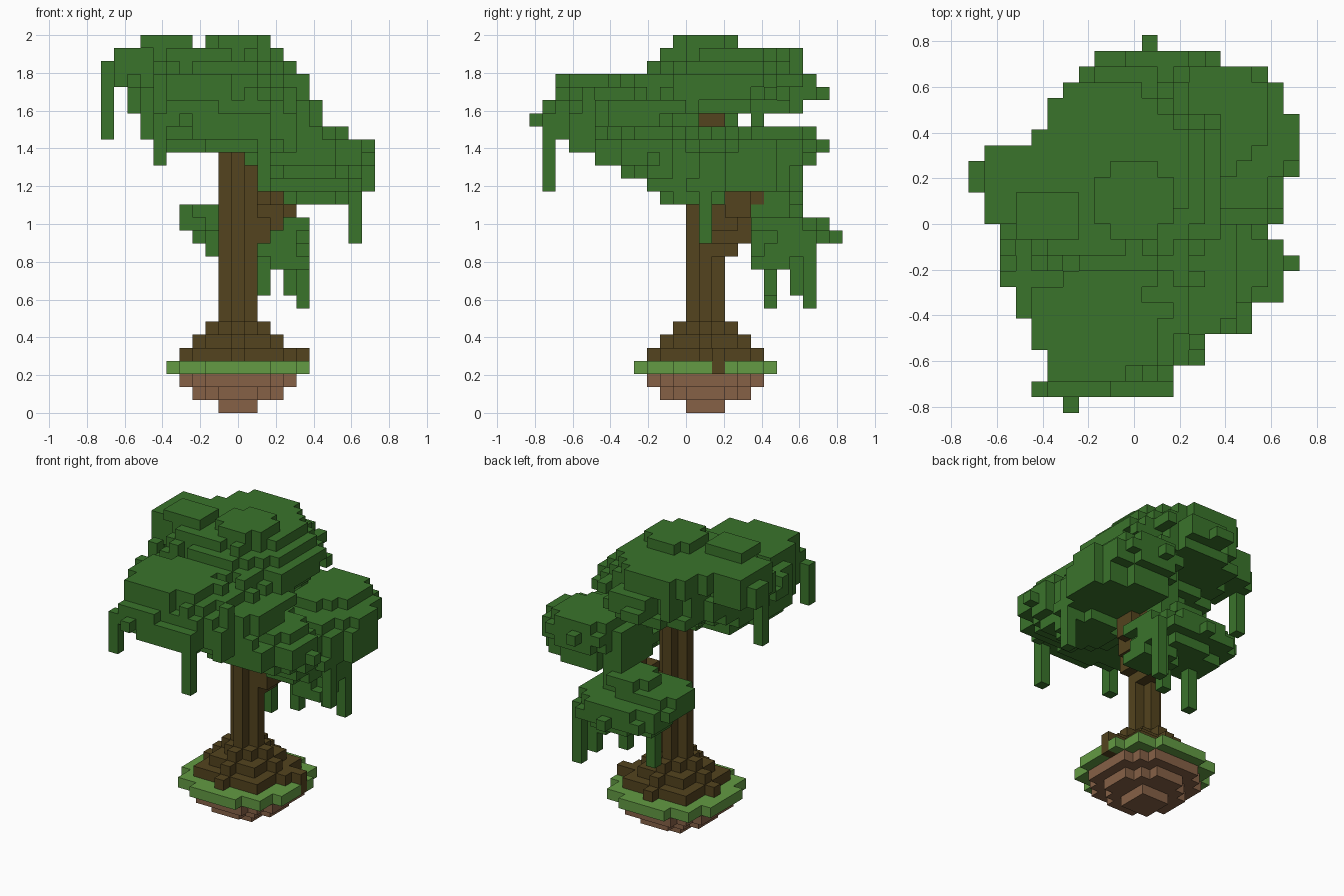
import bpy, bmesh, math, random
from mathutils import Vector

random.seed(7)
S = 2 / 29                      # edge of one block
ORIGIN = Vector((-10.5, -12, 0))

if "Cube" in bpy.data.objects:
    bpy.data.objects.remove(bpy.data.objects["Cube"], do_unlink=True)


def material(name, r, g, b):
    m = bpy.data.materials.new(name)
    m.use_nodes = True
    m.diffuse_color = (r, g, b, 1)
    m.node_tree.nodes["Principled BSDF"].inputs["Base Color"].default_value = (r, g, b, 1)
    return m


leaf = material("leaf green", 0.042, 0.174, 0.024)
grass = material("grass green", 0.125, 0.325, 0.056)
bark = material("bark brown", 0.087, 0.057, 0.013)
dirt = material("dirt brown", 0.24, 0.12, 0.062)


def box(x0, x1, y0, y1, z0, z1):
    """Blocks between grid lines."""
    return {(x, y, z) for x in range(x0, x1) for y in range(y0, y1) for z in range(z0, z1)}


def oval(x0, x1, y0, y1, z, trim=0.0, grow=0.0, power=2.0):
    """One rounded layer of blocks filling a rectangle, with a ragged rim."""
    cells = set()
    for c in sorted(box(x0, x1, y0, y1, z, z + 1)):
        u = abs(2 * (c[0] + 0.5 - x0) / (x1 - x0) - 1)
        v = abs(2 * (c[1] + 0.5 - y0) / (y1 - y0) - 1)
        if u ** power + v ** power < 1 + random.uniform(-trim, grow):
            cells.add(c)
    return cells


def lobe(top, layers):
    """Stack of rounded layers, listed from the top down."""
    cells = set()
    for n, layer in enumerate(layers):
        cells |= oval(*layer, top - n, 0.12, 0.25)
    return cells


def limb(start, end, thick=2):
    """Stepped branch between two blocks."""
    a, b = Vector(start), Vector(end)
    steps = math.ceil((b - a).length * 2)
    cells = set()
    for n in range(steps + 1):
        x, y, z = (round(v) for v in a.lerp(b, n / steps))
        cells |= box(x, x + thick, y, y + thick, z, z + thick)
    return cells


# Floating island
island_dirt = set()
for z, r in enumerate((1, 3, 4)):
    island_dirt |= oval(10 - r, 11 + r, 13 - r, 14 + r, z)
island_grass = oval(5, 16, 8, 19, 3, power=2.3)

# Root flare with arms that reach outward
roots = box(15, 16, 14, 15, 3, 5) | box(14, 15, 14, 15, 4, 5)
for z, reach in ((4, 4.4), (5, 3.4), (6, 2.3)):
    for c in box(5, 16, 8, 19, z, z + 1):
        dx, dy = c[0] - 10, c[1] - 13
        arm = 0.85 + 0.15 * math.cos(8 * math.atan2(dy, dx))
        if math.hypot(dx, dy) <= reach * arm:
            roots.add(c)

# Trunk with a cross-shaped section, and its branches
trunk = box(9, 12, 13, 14, 4, 22) | box(10, 11, 12, 15, 4, 22)
branches = (limb((11, 13, 13), (13, 15, 15)) | limb((10, 14, 12), (11, 15, 13))
            | limb((10, 13, 20), (10, 13, 23)) | box(12, 14, 16, 18, 16, 17))

# Leaf masses
top_leaves = lobe(27, (
    (2, 14, 10, 21), (3, 15, 9, 21), (4, 16, 8, 21),
    (4, 16, 8, 21), (4, 15, 9, 21), (4, 10, 10, 16)))
top_leaves |= box(3, 7, 11, 14, 28, 29) | oval(8, 13, 11, 16, 28)
top_leaves |= box(1, 4, 12, 17, 25, 28) | box(0, 2, 14, 16, 25, 27)
top_leaves |= box(8, 12, 20, 22, 24, 26) | box(8, 10, 22, 23, 24, 25)

front_leaves = lobe(25, (
    (4, 12, 2, 9), (2, 14, 2, 13), (2, 17, 2, 15), (3, 17, 1, 13),
    (3, 17, 1, 15), (4, 17, 3, 14), (11, 17, 5, 14)))
front_leaves |= box(6, 7, 0, 3, 22, 23) | box(5, 9, 1, 3, 22, 24)

side_leaves = lobe(21, (
    (14, 19, 7, 12), (13, 20, 6, 12), (12, 20, 5, 13),
    (12, 20, 7, 13), (12, 20, 9, 14), (14, 19, 10, 15)))
side_leaves |= box(19, 21, 9, 10, 19, 20)

right_leaves = lobe(21, (
    (13, 19, 15, 22), (12, 21, 13, 23), (12, 21, 12, 22),
    (12, 21, 12, 21), (12, 20, 13, 21)))
right_leaves |= box(20, 21, 15, 19, 17, 20)

low_leaves = lobe(16, (
    (9, 14, 17, 21), (6, 14, 16, 21), (6, 16, 16, 23), (7, 16, 17, 23),
    (8, 16, 17, 22), (12, 16, 17, 21)))
low_leaves |= box(11, 12, 21, 24, 13, 14)

# Trim the leaf masses to an uneven outline, one x span for each row of blocks
outline = ((6, 7), (4, 13), (5, 13), (5, 15), (4, 15), (4, 18), (3, 18), (3, 20),
           (2, 20), (2, 21), (2, 20), (2, 19), (1, 20), (1, 20), (0, 20), (0, 21),
           (1, 21), (4, 21), (5, 21), (5, 20), (5, 20), (6, 19), (8, 16), (11, 12))
for mass in (top_leaves, front_leaves, side_leaves, right_leaves, low_leaves):
    mass -= {c for c in mass if not outline[c[1]][0] <= c[0] < outline[c[1]][1]}

# Small tufts on the front mass
for x, y, z in sorted(front_leaves):
    if z in (22, 23, 24) and 3 < y < 12 and random.random() < 0.12:
        front_leaves.add((x, y, z + 1))

# Hanging vines: column, row, bottom and top
vines = set()
for x, y, z0, z1 in ((0, 14, 21, 26), (4, 1, 19, 23), (12, 1, 17, 23),
                     (19, 13, 13, 19), (15, 21, 8, 14), (14, 20, 9, 13),
                     (12, 18, 9, 13), (9, 18, 8, 13), (17, 5, 19, 21),
                     (12, 19, 15, 20), (13, 17, 20, 24)):
    vines |= box(x, x + 1, y, y + 1, z0, z1)

parts = [
    ("roots", roots, bark), ("trunk", trunk, bark), ("branches", branches, bark),
    ("island_grass", island_grass, grass), ("island_dirt", island_dirt, dirt),
    ("top_leaves", top_leaves, leaf), ("front_leaves", front_leaves, leaf),
    ("side_leaves", side_leaves, leaf), ("right_leaves", right_leaves, leaf),
    ("low_leaves", low_leaves, leaf), ("vines", vines, leaf)]
solid = set().union(*(cells for _, cells, _ in parts))


def build(name, cells, mat):
    """Mesh made of the exposed block faces only."""
    bm = bmesh.new()
    cache = {}

    def corner(p):
        key = tuple(p)
        if key not in cache:
            cache[key] = bm.verts.new((Vector(key) + ORIGIN) * S)
        return cache[key]

    for c in sorted(cells):
        for axis in range(3):
            for side in (0, 1):
                other = list(c)
                other[axis] += 2 * side - 1
                if tuple(other) in solid:
                    continue
                ring = []
                for a, b in ((0, 0), (1, 0), (1, 1), (0, 1)):
                    p = list(c)
                    p[axis] += side
                    p[(axis + 1) % 3] += a
                    p[(axis + 2) % 3] += b
                    ring.append(corner(p))
                bm.faces.new(ring if side else ring[::-1])
    mesh = bpy.data.meshes.new(name)
    bm.to_mesh(mesh)
    bm.free()
    mesh.materials.append(mat)
    bpy.context.collection.objects.link(bpy.data.objects.new(name, mesh))


# Each block belongs to the first part that claims it
used = set()
for name, cells, mat in parts:
    build(name, cells - used, mat)
    used |= cells
